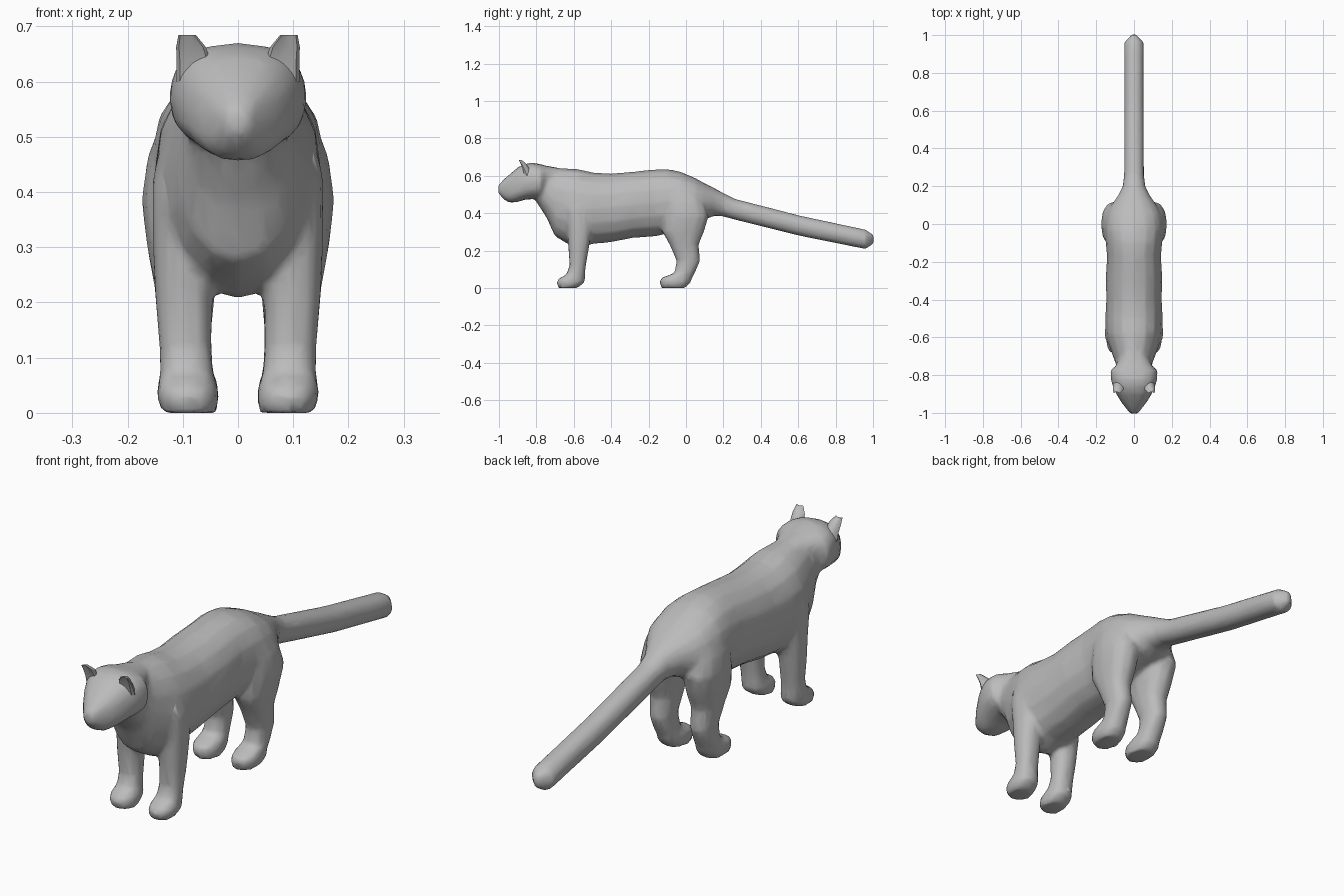
import bpy, bmesh, math

if "Cube" in bpy.data.objects:
    bpy.data.objects.remove(bpy.data.objects["Cube"])

fur = bpy.data.materials.new("grey fur")
fur.diffuse_color = (0.5, 0.5, 0.5, 1)
fur.use_nodes = True
fur.node_tree.nodes["Principled BSDF"].inputs["Base Color"].default_value = fur.diffuse_color


def loft(bm, rings, sides, power=2.0, curl=0.0):
    """Skin closed rings of (centre, half width, half depth, plane)."""
    loops = []
    for (cx, cy, cz), a, b, plane in rings:
        loop = []
        for i in range(sides):
            t = 2 * math.pi * i / sides
            c, s = math.cos(t), math.sin(t)
            u = math.copysign(abs(c) ** (2 / power), c)
            v = math.copysign(abs(s) ** (2 / power), s)
            if plane == "upright":
                p = (cx + a * u, cy, cz + b * v)
            else:
                p = (cx + a * u, cy + b * v - curl * abs(u), cz)
            loop.append(bm.verts.new(p))
        loops.append(loop)
    for lo, hi in zip(loops, loops[1:]):
        for i in range(sides):
            j = (i + 1) % sides
            bm.faces.new((lo[i], lo[j], hi[j], hi[i]))
    bm.faces.new(loops[0][::-1])
    bm.faces.new(loops[-1])


def along(sections):
    """Sections along y: (y, bottom, top, half width)."""
    return [((0, y, (lo + hi) / 2), w, (hi - lo) / 2, "upright") for y, lo, hi, w in sections]


def standing(sections, side):
    """Sections up z: (z, x, y, half width, half depth)."""
    return [((side * x, y, z), a, b, "flat") for z, x, y, a, b in sections]


def finish(name, bm):
    bmesh.ops.recalc_face_normals(bm, faces=bm.faces)
    mesh = bpy.data.meshes.new(name)
    bm.to_mesh(mesh)
    bm.free()
    mesh.materials.append(fur)
    ob = bpy.data.objects.new(name, mesh)
    bpy.context.collection.objects.link(ob)
    bpy.ops.object.select_all(action="DESELECT")
    ob.select_set(True)
    bpy.context.view_layer.objects.active = ob
    return ob


# trunk running back into the tail
trunk = [(-.80, .46, .65, .085), (-.745, .375, .65, .095), (-.70, .275, .643, .112),
         (-.65, .245, .64, .13), (-.58, .207, .637, .15), (-.50, .235, .618, .152),
         (-.40, .245, .612, .147), (-.28, .268, .622, .15), (-.17, .275, .634, .143),
         (-.10, .29, .636, .15), (-.03, .32, .622, .155), (.05, .35, .588, .145),
         (.10, .365, .56, .12), (.15, .385, .535, .085), (.20, .382, .508, .06),
         (.26, .365, .477, .053), (.61, .278, .387, .052), (.96, .208, .312, .052),
         (1.004, .235, .285, .012)]
# head, from nose to nape
head = [(-1.004, .505, .55, .02), (-.97, .47, .585, .047), (-.94, .455, .61, .07),
        (-.90, .46, .645, .094), (-.86, .472, .664, .113), (-.82, .475, .67, .123),
        (-.775, .48, .662, .126), (-.755, .51, .655, .1), (-.68, .54, .642, .06)]
# legs, from sole to shoulder or hip
front_leg = [(0, .088, -.632, .05, .052), (.03, .091, -.617, .057, .075),
             (.048, .091, -.612, .055, .073), (.072, .093, -.59, .049, .05),
             (.12, .095, -.579, .048, .044), (.20, .098, -.575, .052, .054),
             (.30, .097, -.57, .058, .065), (.42, .095, -.575, .061, .075),
             (.53, .08, -.58, .05, .06)]
hind_leg = [(0, .088, -.068, .05, .065), (.03, .091, -.057, .057, .084),
            (.052, .091, -.052, .055, .085), (.08, .093, -.008, .048, .055),
            (.145, .095, .013, .047, .064), (.23, .096, -.01, .056, .078),
            (.30, .097, -.015, .068, .112), (.385, .099, .0, .076, .122),
            (.46, .093, -.01, .072, .11), (.54, .075, -.02, .06, .08)]

bm = bmesh.new()
loft(bm, along(trunk), 16, 2.15)
loft(bm, along(head), 16, 2.5)
for side in (-1, 1):
    loft(bm, standing(front_leg, side), 12, 2.3)
    loft(bm, standing(hind_leg, side), 12, 2.3)
body = finish("cat_body", bm)

# fuse the parts into one soft skin, then thin out the mesh
remesh = body.modifiers.new("fuse", "REMESH")
remesh.mode = "VOXEL"
remesh.voxel_size = 0.01
soften = body.modifiers.new("soften", "SMOOTH")
soften.factor = 0.5
soften.iterations = 6
thin = body.modifiers.new("thin", "DECIMATE")
thin.ratio = 0.12
for m in ("fuse", "soften", "thin"):
    bpy.ops.object.modifier_apply(modifier=m)
bpy.ops.object.shade_smooth()

# cupped ears
ear = [(.60, .078, -.835, .034, .025), (.635, .08, -.848, .031, .02),
       (.662, .085, -.862, .027, .014), (.684, .092, -.878, .016, .006)]
for side, label in ((-1, "left"), (1, "right")):
    bm = bmesh.new()
    loft(bm, standing(ear, side), 10, 2.0, curl=0.016)
    finish("ear_" + label, bm)
    bpy.ops.object.shade_smooth_by_angle(angle=math.radians(50))
